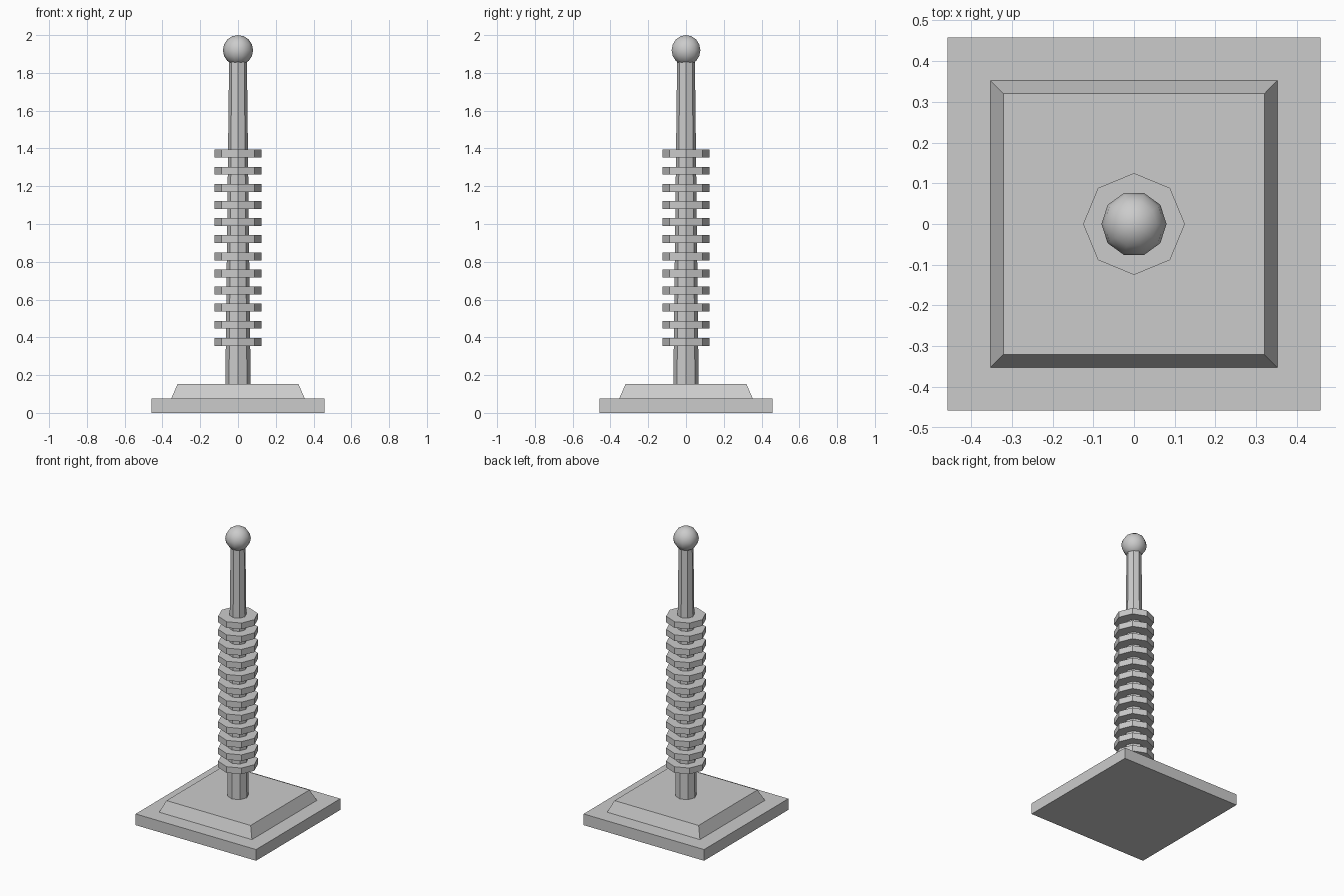
import bpy
import math

if "Cube" in bpy.data.objects:
    bpy.data.objects.remove(bpy.data.objects["Cube"])


def prism(name, sides, r_bottom, r_top, z0, z1, turn=0.0):
    bpy.ops.mesh.primitive_cone_add(vertices=sides, radius1=r_bottom, radius2=r_top,
                                    depth=z1 - z0, location=(0, 0, (z0 + z1) / 2),
                                    rotation=(0, 0, turn))
    obj = bpy.context.object
    obj.name = name
    return obj


def square_block(name, half_bottom, half_top, z0, z1):
    k = math.sqrt(2)
    return prism(name, 4, half_bottom * k, half_top * k, z0, z1, math.pi / 4)


# Stepped square base
square_block("base_slab", 0.458, 0.458, 0.0, 0.077)
square_block("base_plinth", 0.353, 0.32, 0.077, 0.153)

# Tapered eight-sided pole
prism("pole", 8, 0.067, 0.047, 0.153, 1.88)

# Stack of insulating discs
for i in range(12):
    z = 0.376 + i * 0.0906
    prism(f"disc_{i + 1:02d}", 8, 0.125, 0.125, z - 0.021, z + 0.021)

# Ball on top
bpy.ops.mesh.primitive_uv_sphere_add(segments=10, ring_count=8, radius=0.08,
                                     location=(0, 0, 1.92), rotation=(0, 0, math.pi / 2))
ball = bpy.context.object
ball.name = "top_ball"
bpy.ops.object.shade_smooth()
